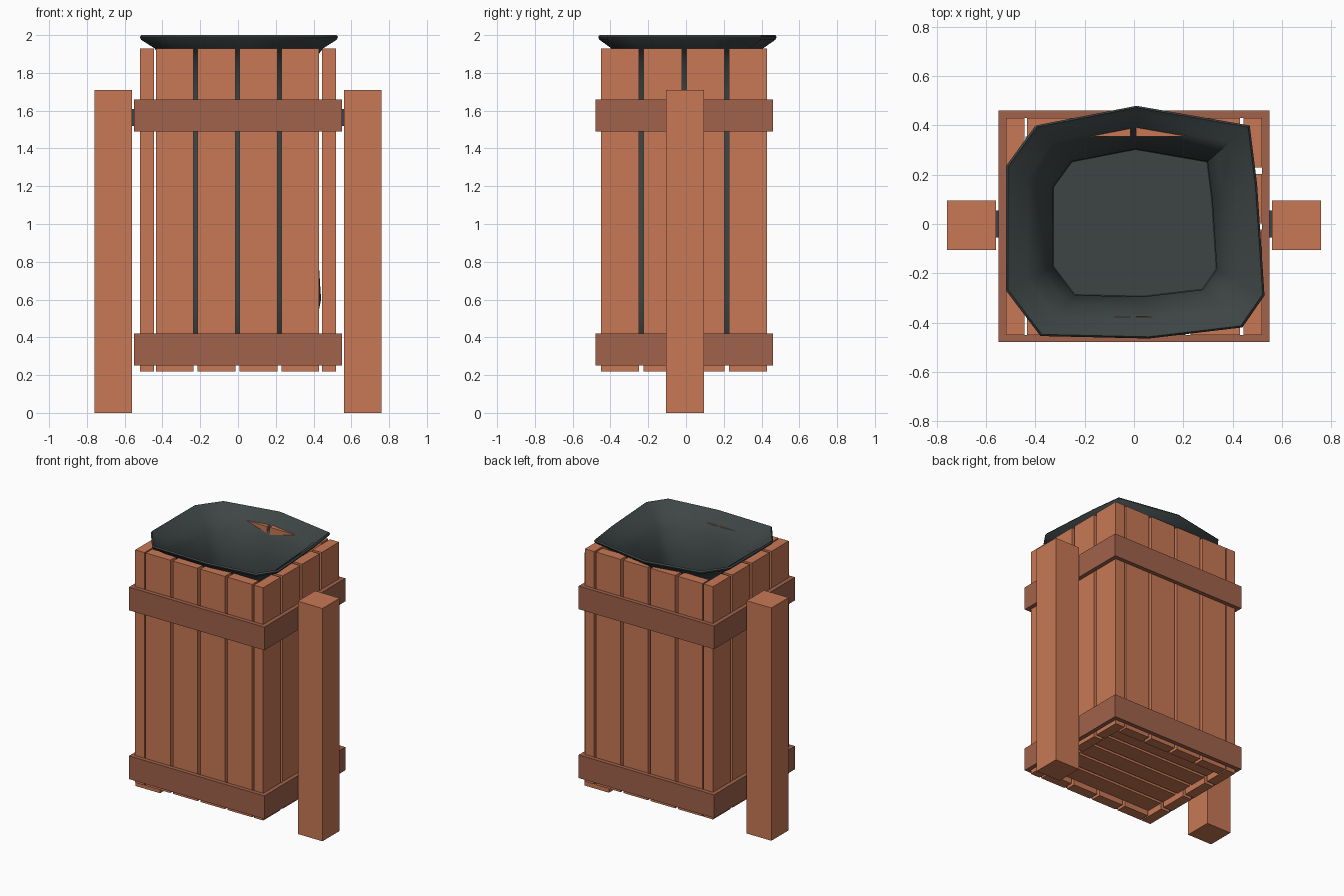
import bpy, bmesh
from mathutils import Vector

if "Cube" in bpy.data.objects:
    bpy.data.objects.remove(bpy.data.objects["Cube"])


def material(name, rgb):
    m = bpy.data.materials.new(name)
    m.diffuse_color = (*rgb, 1)
    m.use_nodes = True
    m.node_tree.nodes["Principled BSDF"].inputs["Base Color"].default_value = m.diffuse_color
    return m


WOOD = material("orange wood", (0.58, 0.19, 0.092))
DARK_WOOD = material("brown band wood", (0.35, 0.122, 0.07))
BAG = material("charcoal bag", (0.048, 0.06, 0.06))


def finish(name, bm, mat):
    bmesh.ops.recalc_face_normals(bm, faces=bm.faces[:])
    me = bpy.data.meshes.new(name)
    bm.to_mesh(me)
    bm.free()
    me.materials.append(mat)
    ob = bpy.data.objects.new(name, me)
    bpy.context.collection.objects.link(ob)
    return ob


def boxes(name, mat, spans):
    """One object from boxes given as (x0, x1, y0, y1, z0, z1)."""
    bm = bmesh.new()
    for x0, x1, y0, y1, z0, z1 in spans:
        vs = bmesh.ops.create_cube(bm, size=1)["verts"]
        for v in vs:
            v.co = Vector(((x0, x1)[v.co.x > 0], (y0, y1)[v.co.y > 0], (z0, z1)[v.co.z > 0]))
    return finish(name, bm, mat)


def split(a, b, n, gap):
    """n equal intervals between a and b, separated by gap."""
    w = (b - a - gap * (n - 1)) / n
    return [(a + i * (w + gap), a + i * (w + gap) + w) for i in range(n)]


Z0, Z1 = 0.22, 1.93
XO, YF, YB, T = 0.52, -0.45, 0.43, 0.075    # outer faces of slats and thickness

# front and back slats fit between the side slats
cols = split(-0.435, 0.43, 4, 0.022)
boxes("front_slats", WOOD, [(a, b, YF, YF + T, Z0, Z1) for a, b in cols])
boxes("back_slats", WOOD, [(a, b, YB - T, YB, Z0, Z1) for a, b in cols])

# side slats
for side, s in (("left", -1), ("right", 1)):
    xs = sorted((s * (XO - T), s * XO))
    boxes(side + "_slats", WOOD,
          [(*xs, a, b, Z0, Z1) for a, b in split(YF, YB, 4, 0.025)])
    # support post and the dark pin that joins it to the bin
    boxes(side + "_post", WOOD, [(*sorted((s * 0.56, s * 0.76)), -0.105, 0.095, 0, 1.71)])
    boxes(side + "_pin", BAG, [(*sorted((s * 0.52, s * 0.57)), -0.055, 0.055, 1.52, 1.61)])

# floor planks
boxes("floor_planks", WOOD,
      [(-0.44, 0.44, a, b, 0.26, 0.31) for a, b in split(YF + T, YB - T, 5, 0.022)])

# two bands around the slats
for name, z in (("lower_band", 0.25), ("upper_band", 1.49)):
    h, t = z + 0.17, 0.03
    boxes(name, DARK_WOOD, [
        (-0.55, 0.55, YF - t, YF, z, h), (-0.55, 0.55, YB, YB + t, z, h),
        (-0.55, -XO, YF, YB, z, h), (XO, 0.55, YF, YB, z, h)])

# bin bag: irregular outline stacked in rings, flared at the rim
outline = [(-0.52, 0.235), (-0.40, 0.40), (0.01, 0.48), (0.47, 0.40), (0.50, 0.16),
           (0.53, -0.29), (0.44, -0.42), (0.06, -0.465), (-0.38, -0.455), (-0.52, -0.27)]
rings = [(0.32, 0.66), (0.42, 0.76), (0.6, 0.83), (1.1, 0.77), (1.55, 0.68), (1.7, 0.66),
         (1.85, 0.74), (1.93, 0.85), (1.975, 0.985), (1.99, 1.0), (2.0, 0.985)]
bm = bmesh.new()
prev = None
for z, s in rings:
    ring = [bm.verts.new((x * s, y * s, z)) for x, y in outline]
    if prev is None:
        bm.faces.new(ring)
    else:
        for i in range(len(ring)):
            j = (i + 1) % len(ring)
            bm.faces.new((prev[i], prev[j], ring[j], ring[i]))
    prev = ring
# inner wall, folded back down from the rim
inner = [(1.985, 0.955), (1.94, 0.83), (1.86, 0.72), (1.7, 0.635), (1.55, 0.65), (1.1, 0.74),
         (0.6, 0.8), (0.43, 0.73), (0.35, 0.63)]
for z, s in inner:
    ring = [bm.verts.new((x * s, y * s, z)) for x, y in outline]
    for i in range(len(ring)):
        j = (i + 1) % len(ring)
        bm.faces.new((prev[i], prev[j], ring[j], ring[i]))
    prev = ring
bm.faces.new(prev)
bag = finish("bin_bag", bm, BAG)
bpy.context.view_layer.objects.active = bag
bag.select_set(True)
bpy.ops.object.shade_smooth_by_angle(angle=0.9)
